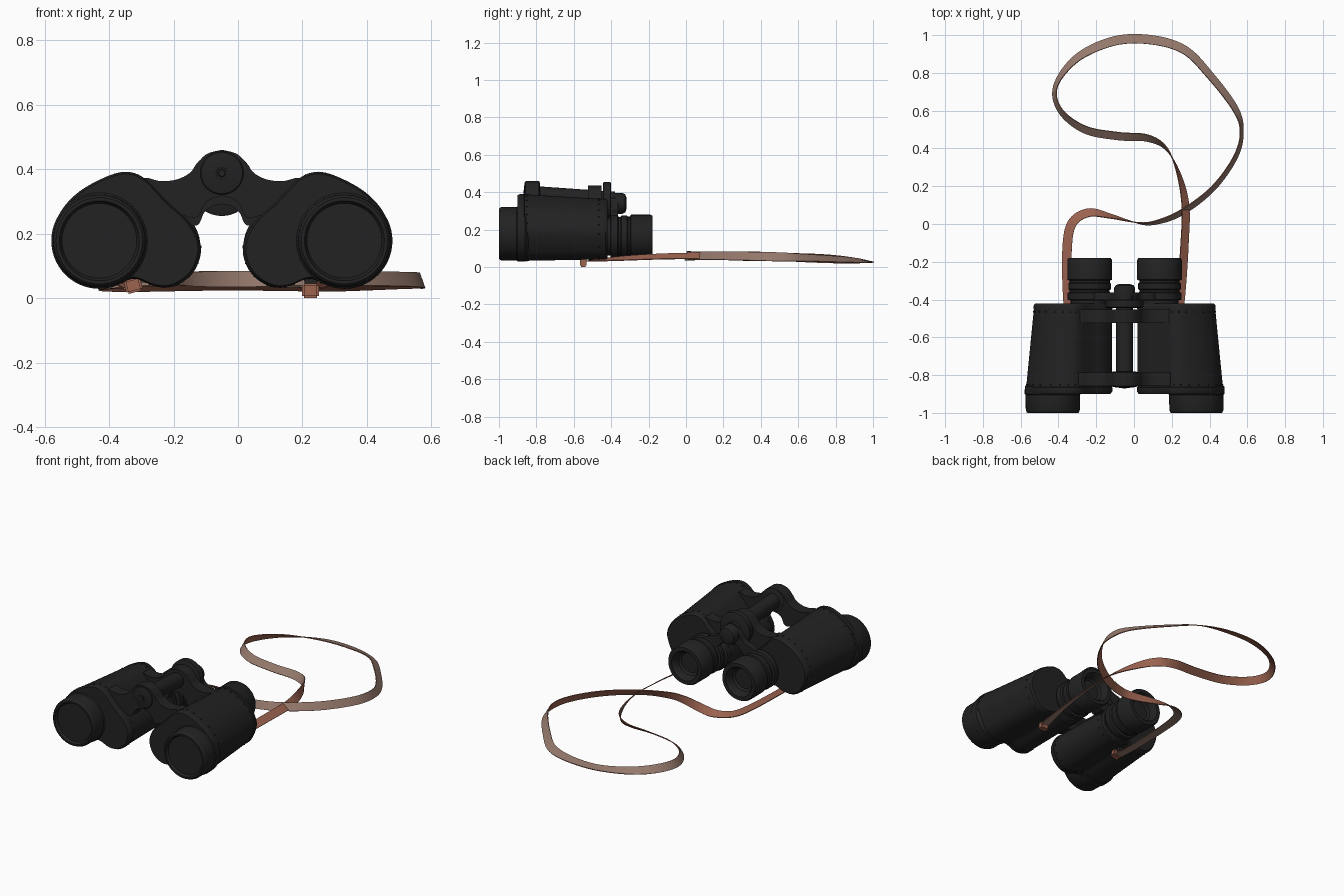
import bpy, bmesh, math
from mathutils import Vector, Matrix

default_cube = bpy.data.objects.get("Cube")
if default_cube:
    bpy.data.objects.remove(default_cube, do_unlink=True)

CENTRE_X = -0.05
SIDES = {"left": 1, "right": -1}


def material(name, colour):
    mat = bpy.data.materials.new(name)
    mat.use_nodes = True
    mat.diffuse_color = (*colour, 1)
    shader = mat.node_tree.nodes["Principled BSDF"]
    shader.inputs["Base Color"].default_value = (*colour, 1)
    shader.inputs["Roughness"].default_value = 0.6
    return mat


BLACK = material("black leatherette", (0.016, 0.016, 0.016))
TAN = material("orange brown leather", (0.33, 0.125, 0.08))
SUEDE = material("greyish brown suede", (0.30, 0.19, 0.15))


def finish(name, bm, *mats):
    bmesh.ops.recalc_face_normals(bm, faces=bm.faces)
    mesh = bpy.data.meshes.new(name)
    bm.to_mesh(mesh)
    bm.free()
    for mat in mats:
        mesh.materials.append(mat)
    obj = bpy.data.objects.new(name, mesh)
    bpy.context.collection.objects.link(obj)
    bpy.ops.object.select_all(action="DESELECT")
    obj.select_set(True)
    bpy.context.view_layer.objects.active = obj
    bpy.ops.object.shade_smooth_by_angle(angle=math.radians(35))
    return obj


def loft(bm, rings):
    """Skin a list of equally long closed rings and cap both ends."""
    loops = [[bm.verts.new(p) for p in ring] for ring in rings]
    count = len(loops[0])
    for a, b in zip(loops, loops[1:]):
        for i in range(count):
            j = (i + 1) % count
            bm.faces.new((a[i], a[j], b[j], b[i]))
    bm.faces.new(loops[0])
    bm.faces.new(loops[-1])


def spline(points, steps, closed):
    """Smooth curve through points of any dimension."""
    pts = [Vector(p) for p in points]
    count = len(pts)
    pick = (lambda i: pts[i % count]) if closed else (lambda i: pts[min(max(i, 0), count - 1)])
    result = []
    for i in range(count if closed else count - 1):
        a, b, c, d = (pick(i + k) for k in (-1, 0, 1, 2))
        for step in range(steps):
            t = step / steps
            result.append(b + (c - a) * (t / 2) + (a * 2 - b * 5 + c * 4 - d) * (t * t / 2)
                          + (b * 3 - a - c * 3 + d) * (t ** 3 / 2))
    if not closed:
        result.append(pts[-1])
    return result


def lathe(name, x, z, profile, slope=0.0, segments=56):
    """Turn (y, radius) pairs about a lengthwise axis."""
    bm = bmesh.new()
    start = profile[0][0]
    rings = []
    for y, r in profile:
        angles = [math.tau * i / segments for i in range(segments)]
        rings.append([(x + r * math.cos(a), y, z + slope * (y - start) + r * math.sin(a))
                      for a in angles])
    loft(bm, rings)
    return finish(name, bm, BLACK)


def bridge(name, half, y_front, y_back, drop):
    """Extrude a mirrored outline into a plate across the hinge."""
    curve = spline(half, 6, False)
    outline = curve + [Vector((-p.x, p.y)) for p in reversed(curve[1:-1])]
    bm = bmesh.new()
    mid = (y_front + y_back) / 2
    edge = (y_back - y_front) * 0.4
    loft(bm, [[(CENTRE_X + p.x, y, p.y - drop) for p in outline] for y in (mid - edge - 0.006, mid + edge + 0.006)])
    return finish(name, bm, BLACK)


# Prism housing outline: (distance from hinge, height)
HOUSING = [(.525, .18), (.505, .26), (.45, .325), (.37, .372), (.30, .392), (.24, .372),
           (.17, .30), (.10, .235), (.065, .16), (.085, .085), (.14, .04), (.20, .035),
           (.27, .06), (.33, .04), (.40, .032), (.475, .07)]
outline = spline(HOUSING, 6, True)


def housing_ring(side, y, scale):
    taper = (y + 0.89) / 0.46
    ring = []
    for p in outline:
        u = 0.3 + (p.x - 0.3) * scale
        z = 0.2 + (p.y - 0.2) * scale
        u -= taper * 0.14 * max(0, u - 0.2)
        z -= taper * 0.1 * (z - 0.12)
        ring.append((CENTRE_X + side * u, y, z))
    return ring


for label, side in SIDES.items():
    # Prism housing with slightly raised end bands
    bm = bmesh.new()
    sections = [(-.90, .96), (-.885, 1), (-.865, 1), (-.864, .988),
                (-.45, .988), (-.449, 1), (-.43, 1), (-.42, .96)]
    loft(bm, [housing_ring(side, y, scale) for y, scale in sections])
    finish(label + "_prism_housing", bm, BLACK)

    # Rivets beside the bands
    bm = bmesh.new()
    for y in (-.85, -.465):
        for point in housing_ring(side, y, .988)[::4]:
            bmesh.ops.create_icosphere(bm, subdivisions=1, radius=.005,
                                       matrix=Matrix.Translation(point))
    finish(label + "_rivets", bm, BLACK)

    # Objective barrel with recessed front lens
    lathe(label + "_objective", CENTRE_X + side * .38, .178,
          [(-.84, .13), (-.86, .148), (-.90, .149), (-.905, .144), (-.985, .143), (-.997, .138),
           (-1, .134), (-1, .124), (-.99, .119), (-.985, .116), (-.985, .02)])

    # Eyepiece with focus rings and hollow eyecup
    lathe(label + "_eyepiece", CENTRE_X + side * .185, .162,
          [(-.45, .10), (-.405, .10), (-.40, .117), (-.365, .117), (-.36, .106), (-.35, .106),
           (-.345, .113), (-.315, .113), (-.31, .107), (-.30, .107), (-.295, .118), (-.19, .118),
           (-.18, .112), (-.18, .09), (-.195, .078), (-.225, .072), (-.235, .06), (-.235, .02)])

    # Strap lug in the groove under the housing
    bm = bmesh.new()
    loft(bm, [[(CENTRE_X + side * .275 + .02 * math.cos(a), y, .055 + .02 * math.sin(a))
               for a in (math.tau * i / 12 for i in range(12))] for y in (-.52, -.50)])
    finish(label + "_strap_lug", bm, BLACK)

    # Folded leather strap end
    bm = bmesh.new()
    height = .0235 if side > 0 else .04
    turn = Matrix.Rotation(0 if side > 0 else -.25, 4, "Y")
    place = Matrix.Translation((CENTRE_X + side * .275, -.55, height))
    bmesh.ops.create_cube(bm, size=1, matrix=place @ turn @ Matrix.Diagonal((.052, .035, .045, 1)))
    bmesh.ops.bevel(bm, geom=list(bm.edges), offset=.006, segments=2, affect="EDGES")
    finish(label + "_strap_end", bm, TAN)

# Hinge arms joining both housings
ARM = [(0, .46), (.045, .448), (.075, .42), (.10, .388), (.14, .368), (.19, .363), (.24, .372),
       (.24, .33), (.15, .27), (.08, .25), (.055, .29), (.03, .31), (0, .317)]
bridge("front_hinge_arm", ARM, -.86, -.785, 0)
bridge("rear_hinge_arm", ARM, -.525, -.45, .025)

# Arms carrying the eyepieces
bridge("eyepiece_bridge", [(0, .385), (.05, .365), (.09, .31), (.16, .28), (.19, .2),
                           (.13, .2), (.06, .27), (.03, .29), (0, .29)], -.40, -.365, 0)

# Hinge shaft, end cap with screw, focus wheel and rear hub
lathe("hinge_shaft", CENTRE_X, .39, [(-.84, .045), (-.38, .045)], slope=-.07)
lathe("hinge_cap", CENTRE_X, .388,
      [(-.78, .06), (-.785, .07), (-.855, .07), (-.862, .064), (-.866, .04), (-.868, .018),
       (-.866, .015), (-.866, .012), (-.87, .01), (-.87, .003)])
lathe("focus_wheel", CENTRE_X, .355,
      [(-.445, .09), (-.44, .10), (-.405, .10), (-.40, .09)])
lathe("focus_hub", CENTRE_X, .34,
      [(-.41, .04), (-.385, .045), (-.38, .056), (-.34, .056), (-.325, .048), (-.318, .03),
       (-.318, .005)])

# Neck strap: x, y and roll angle, leather side up at zero
PATH = [(-.33, -.55, 0), (-.35, -.4, 0), (-.355, -.15, 5), (-.33, 0, 15), (-.24, .06, 30),
        (-.12, .04, 65), (0, .01, 90), (.1, .005, 110), (.25, .06, 125), (.42, .19, 120),
        (.54, .36, 115), (.57, .5, 110), (.53, .62, 130), (.4, .79, 140), (.27, .92, 150),
        (.1, .974, 165), (-.1, .97, 165), (-.3, .88, 140), (-.415, .73, 115), (-.39, .6, 120),
        (-.26, .5, 140), (-.08, .465, 145), (.07, .455, 135), (.17, .4, 105), (.235, .27, 70),
        (.272, .1, 40), (.268, -.1, 35), (.25, -.35, 25), (.225, -.55, 0)]
path = spline(PATH, 8, False)
rings = []
for i, p in enumerate(path):
    ahead = path[min(i + 1, len(path) - 1)] - path[max(i - 1, 0)]
    across = Vector((-ahead.y, ahead.x, 0)).normalized()
    up = Vector((0, 0, 1))
    roll = math.radians(p.z)
    normal = up * math.cos(roll) + across * math.sin(roll)
    width = across * math.cos(roll) - up * math.sin(roll)
    reach = .9 if p.y > .1 else .65
    centre = Vector((p.x, p.y, .06 - .03 * ((p.y - .1) / reach) ** 2))
    rings.append([centre + width * (w * .025) + normal * (n * .0025)
                  for w, n in ((-1, 1), (1, 1), (1, -1), (-1, -1))])
bm = bmesh.new()
loft(bm, rings)
# Each segment has four sides; the third is the suede back
for i, face in enumerate(list(bm.faces)[:-2]):
    face.material_index = 1 if i % 4 == 2 else 0
finish("neck_strap", bm, TAN, SUEDE)
